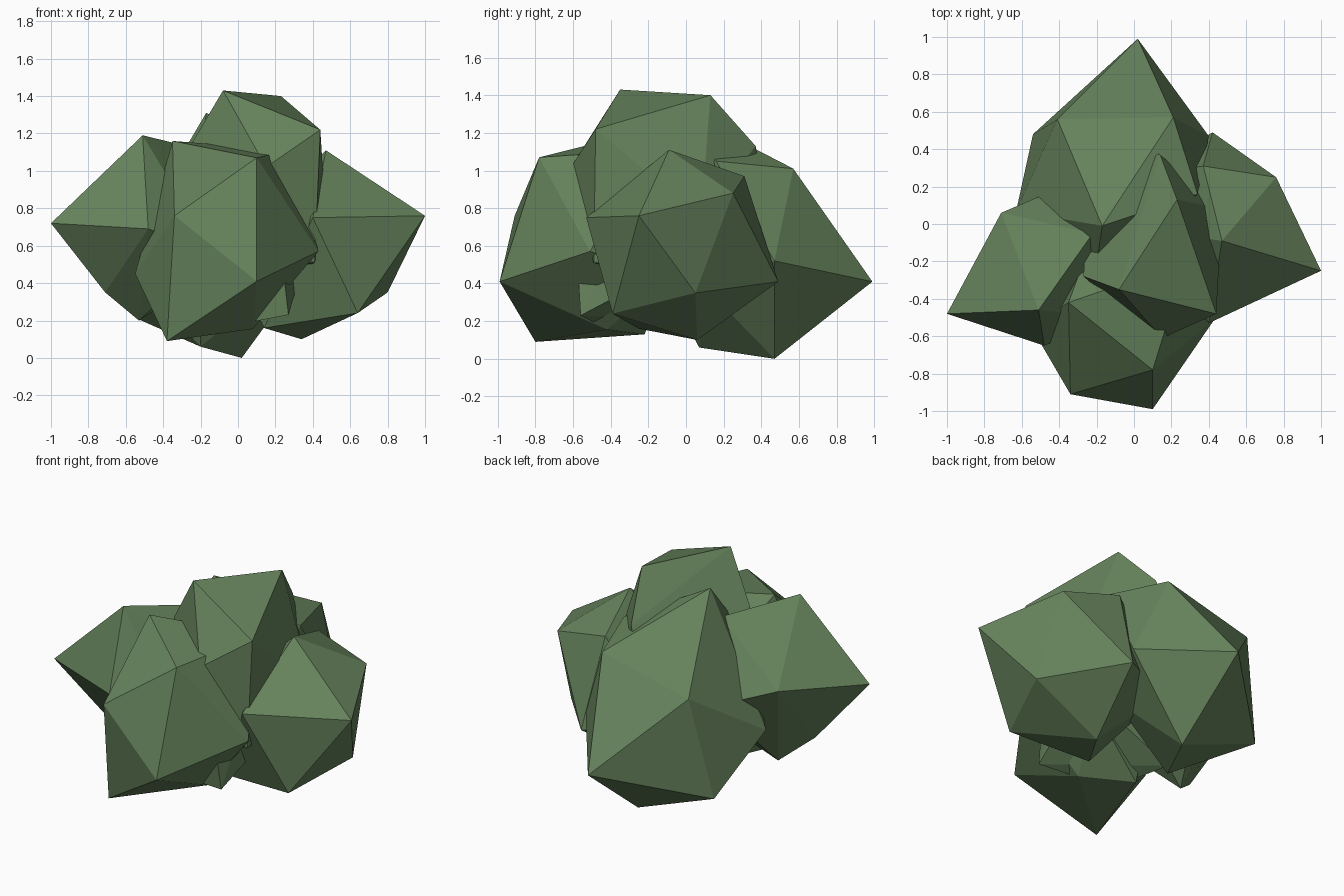
import bpy, bmesh
from mathutils import Vector

if "Cube" in bpy.data.objects:
    bpy.data.objects.remove(bpy.data.objects["Cube"])

green = bpy.data.materials.new("leaf_green")
green.diffuse_color = (0.13, 0.222, 0.105, 1)
green.use_nodes = True
green.node_tree.nodes["Principled BSDF"].inputs["Base Color"].default_value = green.diffuse_color


def clump(name, centre, corners, single=()):
    """Irregular icosahedron: outer corners, with the buried side filled by
    mirroring them through the centre. Single corners are not mirrored."""
    c = Vector(centre)
    pts = [Vector(p) for p in corners]
    extra = [Vector(p) for p in single]
    for p in list(pts):
        q = 2 * c - p
        if min((q - k).length for k in pts + extra) > 0.3:
            pts.append(q)
    bm = bmesh.new()
    for p in pts + extra:
        bm.verts.new(p)
    bmesh.ops.convex_hull(bm, input=bm.verts[:])
    loose = [v for v in bm.verts if not v.link_faces]
    bmesh.ops.delete(bm, geom=loose, context='VERTS')
    bmesh.ops.recalc_face_normals(bm, faces=bm.faces)
    mesh = bpy.data.meshes.new(name)
    bm.to_mesh(mesh)
    bm.free()
    mesh.materials.append(green)
    bpy.context.collection.objects.link(bpy.data.objects.new(name, mesh))


# Left clump
clump("leaf_clump_left", (-.42, -.22, .68), [
    (-1, -.48, .72), (-.48, -.65, .69), (-.51, -.46, 1.19), (-.71, -.33, .35),
    (-.53, -.2, .2), (-.71, .06, .8), (-.22, -.05, 1.12)])

# Front clump
clump("leaf_clump_front", (-.05, -.5, .6), [
    (.1, -.99, .41), (.1, -.78, 1.07), (-.34, -.91, .76), (-.38, -.8, .09),
    (.43, -.51, .57), (-.35, -.42, 1.16), (-.55, -.55, .45), (.08, -.42, .155)])

# Right clump
clump("leaf_clump_right", (.5, 0, .6), [
    (1, -.25, .76), (.76, .25, .88), (.47, -.09, 1.11), (.8, .05, .35),
    (.64, -.39, .24), (.34, .06, .1), (.42, .49, .41), (.37, .31, .97),
    (.4, -.53, .75)], [(.14, -.25, .16)])

# Top clump
clump("leaf_clump_top", (.1, -.1, .93), [
    (-.08, -.35, 1.43), (.23, .13, 1.4), (.44, -.48, 1.22),
    (.14, .37, 1.13), (.15, -.61, 1.02), (-.27, -.28, 1.11)],
    [(.41, -.49, .51)])

# Back clump
clump("leaf_clump_back", (-.1, .32, .63), [
    (.02, .99, .41), (-.54, .48, .21), (-.41, .56, .86), (.21, .57, 1.01),
    (.02, .47, 0), (-.17, -.01, 1.31), (.4, .47, .52), (-.63, .07, .53)],
    [(-.2, .07, .06)])

# Core clump, showing only between the others and underneath
clump("leaf_clump_core", (0, -.15, .5), [
    (.27, -.56, .23), (.25, -.57, .4), (-.3, -.04, .2), (.35, -.05, .5)],
    [(-.15, -.4, .15)])
